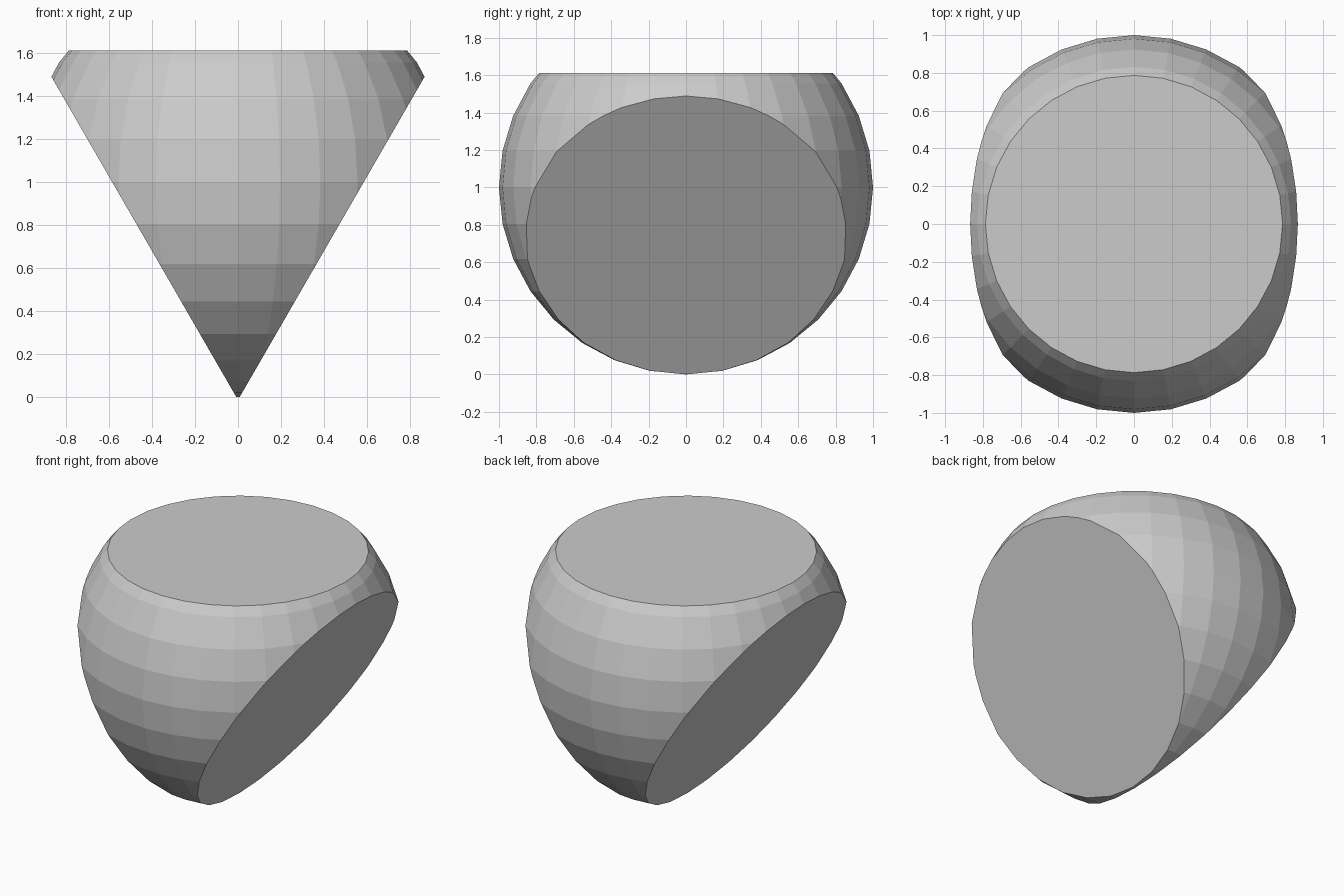
import bpy, bmesh, math
from mathutils import Vector

if "Cube" in bpy.data.objects:
    bpy.data.objects.remove(bpy.data.objects["Cube"])

# Low-poly ball resting on the ground
CENTRE = Vector((0, 0, 1))
bm = bmesh.new()
bmesh.ops.create_uvsphere(bm, u_segments=32, v_segments=16, radius=1)
bmesh.ops.translate(bm, verts=bm.verts, vec=CENTRE)


def slice_off(normal, distance):
    """Cut away everything beyond a plane and cap the opening."""
    geom = bm.verts[:] + bm.edges[:] + bm.faces[:]
    cut = bmesh.ops.bisect_plane(bm, geom=geom, plane_co=CENTRE + normal * distance,
                                 plane_no=normal, clear_outer=True)
    rim = [e for e in cut["geom_cut"] if isinstance(e, bmesh.types.BMEdge)]
    bmesh.ops.contextual_create(bm, geom=rim)


# Flat top, then the two mirrored sloping sides
slice_off(Vector((0, 0, 1)), 0.61)
a = math.radians(30)
for side in (-1, 1):
    slice_off(Vector((side * math.cos(a), 0, -math.sin(a))), 0.507)

bmesh.ops.recalc_face_normals(bm, faces=bm.faces)
mesh = bpy.data.meshes.new("sliced_ball")
bm.to_mesh(mesh)
bm.free()
bpy.context.collection.objects.link(bpy.data.objects.new("sliced_ball", mesh))
